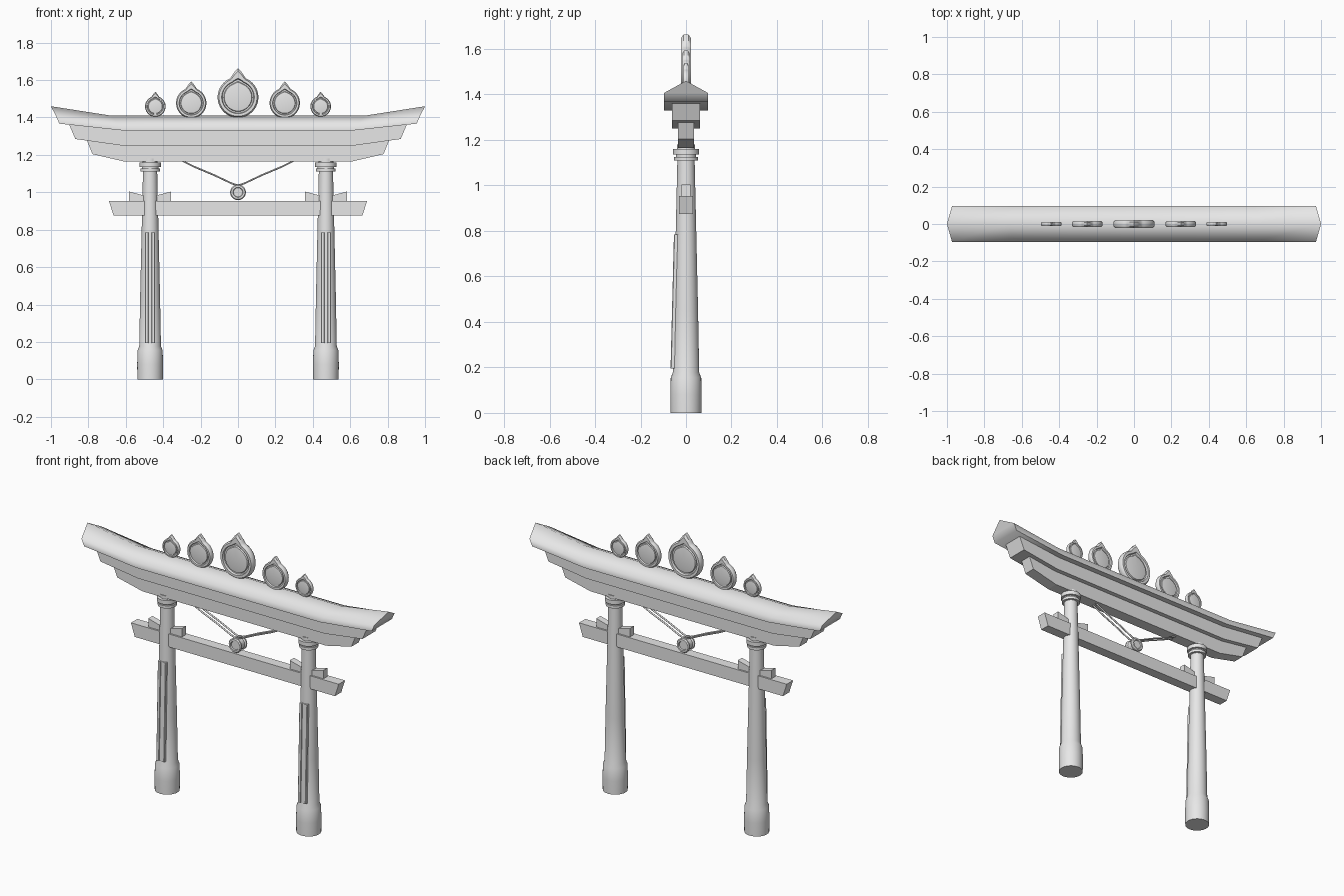
import bpy, bmesh, math
from math import sin, cos, pi, radians

if "Cube" in bpy.data.objects:
    bpy.data.objects.remove(bpy.data.objects["Cube"])

stone = bpy.data.materials.new("light_grey_stone")
stone.diffuse_color = (0.8, 0.8, 0.8, 1)
stone.use_nodes = True
stone.node_tree.nodes["Principled BSDF"].inputs["Base Color"].default_value = stone.diffuse_color


def loft(name, sections, smooth=None):
    """Skin a row of closed loops; a loop of one point becomes a pole."""
    bm = bmesh.new()
    rows = [[bm.verts.new(p) for p in s] for s in sections]
    for a, b in zip(rows, rows[1:]):
        n = max(len(a), len(b))
        for i in range(n):
            j = (i + 1) % n
            if len(a) == 1:
                bm.faces.new((a[0], b[j], b[i]))
            elif len(b) == 1:
                bm.faces.new((a[i], a[j], b[0]))
            else:
                bm.faces.new((a[i], a[j], b[j], b[i]))
    for row in (rows[0], rows[-1]):
        if len(row) > 2:
            bm.faces.new(row)
    bmesh.ops.recalc_face_normals(bm, faces=bm.faces)
    me = bpy.data.meshes.new(name)
    bm.to_mesh(me)
    bm.free()
    me.materials.append(stone)
    ob = bpy.data.objects.new(name, me)
    bpy.context.collection.objects.link(ob)
    if smooth:
        bpy.ops.object.select_all(action='DESELECT')
        ob.select_set(True)
        bpy.context.view_layer.objects.active = ob
        bpy.ops.object.shade_smooth_by_angle(angle=radians(smooth))
    return ob


def beam(name, bend, end, smooth=None):
    """Beam along x from its right-hand bend and end sections, mirrored."""
    mir = lambda s: [(-x, y, z) for x, y, z in s]
    return loft(name, [mir(end), mir(bend), bend, end], smooth)


def rect(top_x, top_z, bot_x, bot_z, w):
    return [(top_x, -w, top_z), (top_x, w, top_z), (bot_x, w, bot_z), (bot_x, -w, bot_z)]


def gable(peak, eave, bottom, w):
    return [(peak[0], 0, peak[1]), (eave[0], w, eave[1]), (bottom[0], w, bottom[1]),
            (bottom[0], -w, bottom[1]), (eave[0], -w, eave[1])]


# Stacked top beams with upswept ends
beam("roof_beam",
     gable((0.68, 1.41), (0.64, 1.365), (0.61, 1.33), 0.096),
     gable((1.0, 1.46), (0.973, 1.407), (0.955, 1.367), 0.096), 70)
beam("middle_beam", rect(0.62, 1.332, 0.62, 1.25, 0.062),
     rect(0.903, 1.363, 0.87, 1.285, 0.062))
beam("lower_beam", rect(0.62, 1.252, 0.61, 1.165, 0.035),
     rect(0.808, 1.279, 0.778, 1.204, 0.035))

# Straight tie beam
beam("tie_beam", rect(0.5, 0.953, 0.5, 0.875, 0.03), rect(0.69, 0.953, 0.665, 0.875, 0.03))

# Pillars with foot sleeve and collars: (radius, height)
pillar = [(0.068, 0), (0.069, 0.08), (0.067, 0.155), (0.058, 0.178), (0.053, 0.45),
          (0.045, 0.8), (0.038, 1.11), (0.052, 1.11), (0.052, 1.126), (0.044, 1.126),
          (0.044, 1.136), (0.057, 1.136), (0.057, 1.16), (0.04, 1.16), (0.04, 1.18)]
N = 32
for side, sx in (("left", -1), ("right", 1)):
    cx = 0.47 * sx
    loft(side + "_pillar",
         [[(cx + r * cos(2 * pi * i / N), r * sin(2 * pi * i / N), z) for i in range(N)]
          for r, z in pillar], 30)
    # Wedge through the pillar, rising to each end
    loft(side + "_wedge",
         [[(cx + dx, -0.02, 0.95), (cx + dx, 0.02, 0.95), (cx + dx, 0.02, z), (cx + dx, -0.02, z)]
          for dx, z in ((-0.112, 1.004), (-0.03, 0.982), (0.03, 0.982), (0.112, 1.004))])
    # Leaning plaque with a sunken middle strip
    loft(side + "_plaque",
         [[(cx + dx, f + dy, z) for dx, dy in
           ((-0.027, 0.022), (-0.027, 0.003), (-0.024, 0), (-0.01, 0), (-0.008, 0.005),
            (0.008, 0.005), (0.01, 0), (0.024, 0), (0.027, 0.003), (0.027, 0.022))]
          for z, f in ((0.195, -0.068), (0.785, -0.053))])


# Flame-tipped mirror ornaments: loops of (radius share, depth share, tip share)
RINGS = [(1.0, 0.5, 1.0), (0.93, 1.0, 0.85), (0.8, 1.0, 0.4), (0.77, 0.45, 0.35),
         (0.7, 0.45, 0.25), (0.67, 0.8, 0.22), (0.45, 0.95, 0.08)]


def ornament(name, x, z, r, depth):
    def ring(k, d, tip):
        pts = []
        for i in range(72):
            a = 2 * pi * i / 72
            off = abs(math.degrees(a) - 90)
            rad = r * k * (1 + 0.43 * tip * max(0, 1 - off / 22) ** 1.2)
            pts.append((x + rad * cos(a), d * depth, z + rad * sin(a)))
        return pts
    front = [ring(k, -d, t) for k, d, t in RINGS]
    back = [ring(k, d, t) for k, d, t in RINGS]
    loft(name, [[(x, -depth, z)]] + front[::-1] + back + [[(x, depth, z)]], 35)


ornament("centre_ornament", 0, 1.508, 0.109, 0.022)
for side, sx in (("left", -1), ("right", 1)):
    ornament(side + "_inner_ornament", 0.25 * sx, 1.477, 0.081, 0.017)
    ornament(side + "_outer_ornament", 0.442 * sx, 1.459, 0.055, 0.012)

# Round hanging bell lying along y: (radius, y)
bell = [(0.024, -0.028), (0.027, -0.034), (0.037, -0.034), (0.042, -0.028), (0.042, -0.02),
        (0.035, -0.014), (0.035, 0.014), (0.042, 0.02), (0.042, 0.028), (0.037, 0.034),
        (0.027, 0.034), (0.024, 0.028)]
loft("hanging_bell",
     [[(r * cos(2 * pi * i / N), y, 1.0 + r * sin(2 * pi * i / N)) for i in range(N)]
      for r, y in bell], 35)

# Pair of sagging ropes holding the bell
path = [(-0.305, 1.172), (-0.23, 1.135), (-0.13, 1.093), (-0.03, 1.046), (0, 1.037),
        (0.03, 1.046), (0.13, 1.093), (0.23, 1.135), (0.305, 1.172)]
for side, y in (("front", -0.014), ("back", 0.014)):
    loft(side + "_rope",
         [[(x, y + 0.005 * cos(pi * i / 4), z + 0.005 * sin(pi * i / 4)) for i in range(8)]
          for x, z in path], 50)
